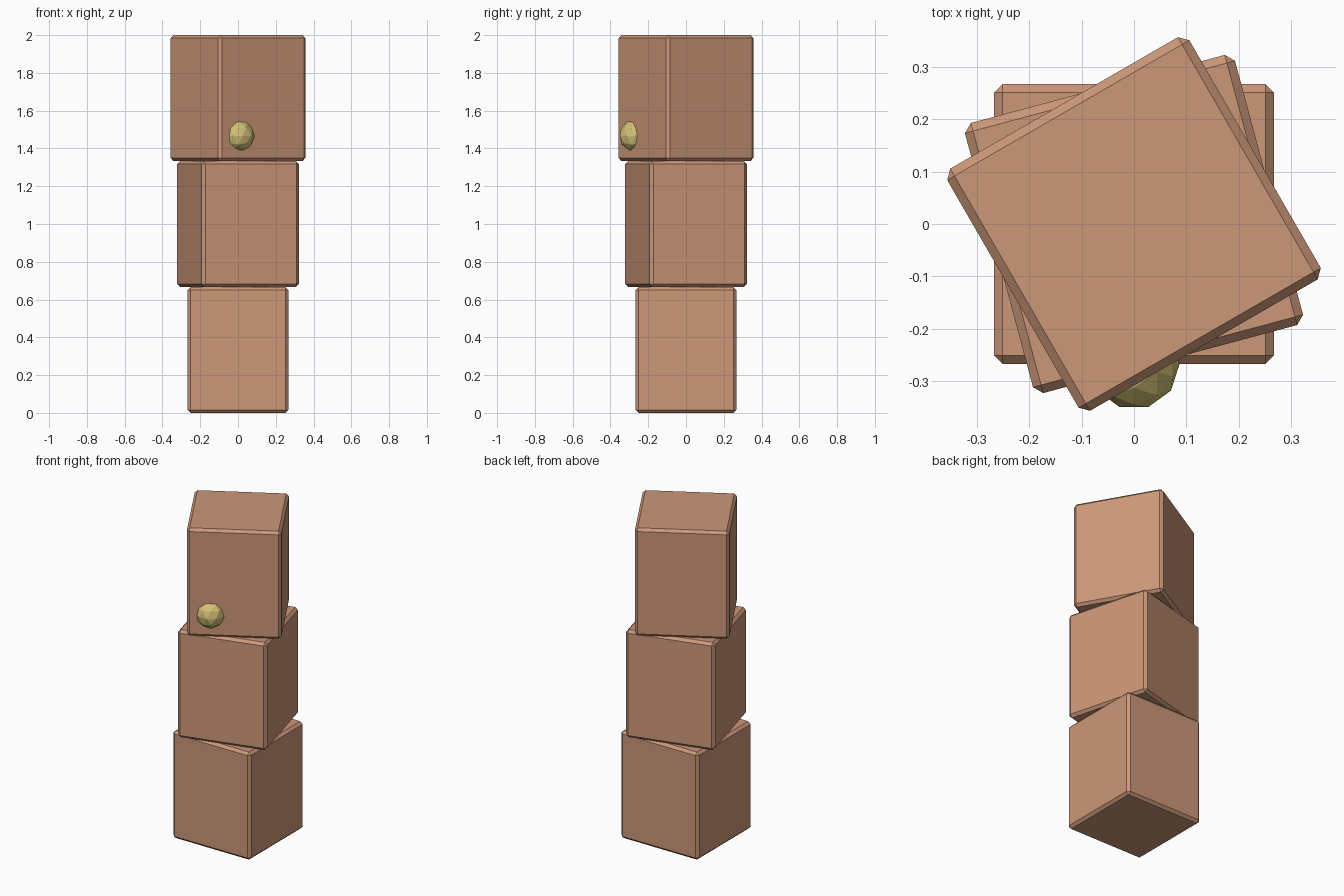
import bpy
from math import radians

default_cube = bpy.data.objects.get("Cube")
if default_cube:
    bpy.data.objects.remove(default_cube, do_unlink=True)

WIDTH = 0.533
HEIGHT = 2 / 3
BEVEL = 0.016
TWIST = 15


def make_material(name, colour):
    mat = bpy.data.materials.new(name)
    mat.use_nodes = True
    mat.diffuse_color = (*colour, 1)
    for node in mat.node_tree.nodes:
        if node.type == 'BSDF_PRINCIPLED':
            node.inputs["Base Color"].default_value = (*colour, 1)
            node.inputs["Roughness"].default_value = 0.8
    return mat


clay = make_material("warm clay brown", (0.6, 0.31, 0.19))
gold = make_material("dull gold", (0.65, 0.53, 0.18))


# Chamfered block, turned about the vertical axis
def add_block(name, level):
    bpy.ops.mesh.primitive_cube_add(size=1, location=(0, 0, HEIGHT * (level + 0.5)))
    block = bpy.context.object
    block.name = name
    block.scale = (WIDTH, WIDTH, HEIGHT)
    bpy.ops.object.transform_apply(location=False, rotation=False, scale=True)
    block.rotation_euler.z = radians(TWIST * level)
    bevel = block.modifiers.new("chamfer", 'BEVEL')
    bevel.width = BEVEL
    bevel.segments = 1
    block.data.materials.append(clay)


# Twisting stack of three blocks
for level, name in enumerate(("lower_block", "middle_block", "upper_block")):
    add_block(name, level)

# Faceted knob sunk into the front of the upper block
bpy.ops.mesh.primitive_ico_sphere_add(
    subdivisions=2, radius=0.087,
    location=(0, -WIDTH / 2, HEIGHT * 2.2), rotation=(0, 0, radians(-90)))
knob = bpy.context.object
knob.name = "front_knob"
knob.data.materials.append(gold)
